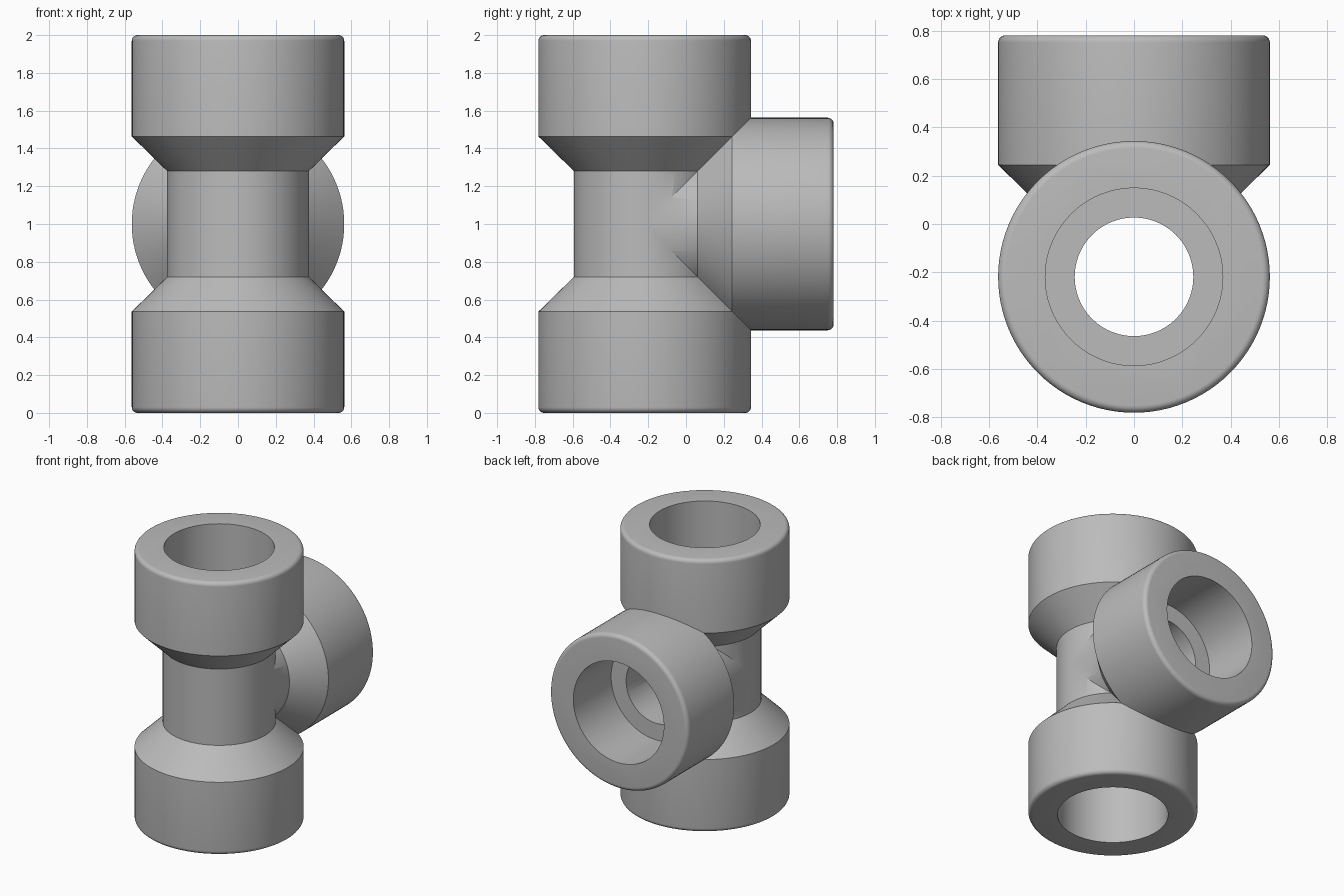
import bpy, bmesh, math
from mathutils import Matrix

if "Cube" in bpy.data.objects:
    bpy.data.objects.remove(bpy.data.objects["Cube"])

SEG = 96
AXIS_Y = -0.2188            # run axis, so the whole fitting is centred on y
R, NECK, BORE, SOCKET = 0.5625, 0.375, 0.2455, 0.3675
FLAT, COLLAR, SEAT, END = 0.28, 0.4635, 0.5625, 1.0   # distances from the centre
BEVEL = 0.03


def lathe(name, profile, matrix):
    """Closed solid of revolution about local z; profile is (radius, z) pairs."""
    bm = bmesh.new()
    rings = []
    for r, z in profile:
        rings.append([bm.verts.new((r * math.cos(2 * math.pi * i / SEG),
                                    r * math.sin(2 * math.pi * i / SEG), z))
                      for i in range(SEG)])
    for a, b in zip(rings, rings[1:]):
        for i in range(SEG):
            j = (i + 1) % SEG
            bm.faces.new((a[i], a[j], b[j], b[i]))
    bm.faces.new(rings[0][::-1])
    bm.faces.new(rings[-1])
    bm.transform(matrix)
    bmesh.ops.recalc_face_normals(bm, faces=bm.faces)
    mesh = bpy.data.meshes.new(name)
    bm.to_mesh(mesh)
    bm.free()
    obj = bpy.data.objects.new(name, mesh)
    bpy.context.collection.objects.link(obj)
    return obj


def mirrored(half):
    return [(r, -z) for r, z in reversed(half)] + half


# Half profiles running outward from the centre of the fitting
rim = [(R - BEVEL * (1 - math.cos(t)), END - BEVEL * (1 - math.sin(t)))
       for t in [k * math.pi / 12 for k in range(7)]]
outer = [(NECK, FLAT), (R, COLLAR)] + rim
inner = [(BORE, SEAT), (SOCKET, SEAT), (SOCKET, END + 0.1)]

run_matrix = Matrix.Translation((0, AXIS_Y, 1))
branch_matrix = run_matrix @ Matrix.Rotation(-math.pi / 2, 4, 'X')

# Outer bodies and the bores that hollow them
body = lathe("tee_fitting", mirrored(outer), run_matrix)
branch = lathe("branch_body", [(NECK - 0.0005, 0)] + outer, branch_matrix)
run_bore = lathe("run_bore", mirrored(inner), run_matrix)
branch_bore = lathe("branch_bore", [(BORE - 0.0005, 0)] + inner, branch_matrix)

for helper, operation in ((branch, 'UNION'), (run_bore, 'DIFFERENCE'),
                          (branch_bore, 'DIFFERENCE')):
    mod = body.modifiers.new(helper.name, 'BOOLEAN')
    mod.object = helper
    mod.operation = operation
    mod.solver = 'EXACT'

# Bake the booleans and discard the helpers
bpy.context.view_layer.update()
result = bpy.data.meshes.new_from_object(
    body.evaluated_get(bpy.context.evaluated_depsgraph_get()))
body.modifiers.clear()
body.data = result
for helper in (branch, run_bore, branch_bore):
    bpy.data.objects.remove(helper)

# Single plain grey finish
grey = bpy.data.materials.new("plain_grey")
grey.diffuse_color = (0.5, 0.5, 0.5, 1)
grey.use_nodes = True
grey.node_tree.nodes["Principled BSDF"].inputs["Base Color"].default_value = grey.diffuse_color
body.data.materials.clear()
body.data.materials.append(grey)

bpy.context.view_layer.objects.active = body
body.select_set(True)
bpy.ops.object.shade_smooth_by_angle(angle=math.radians(30))
